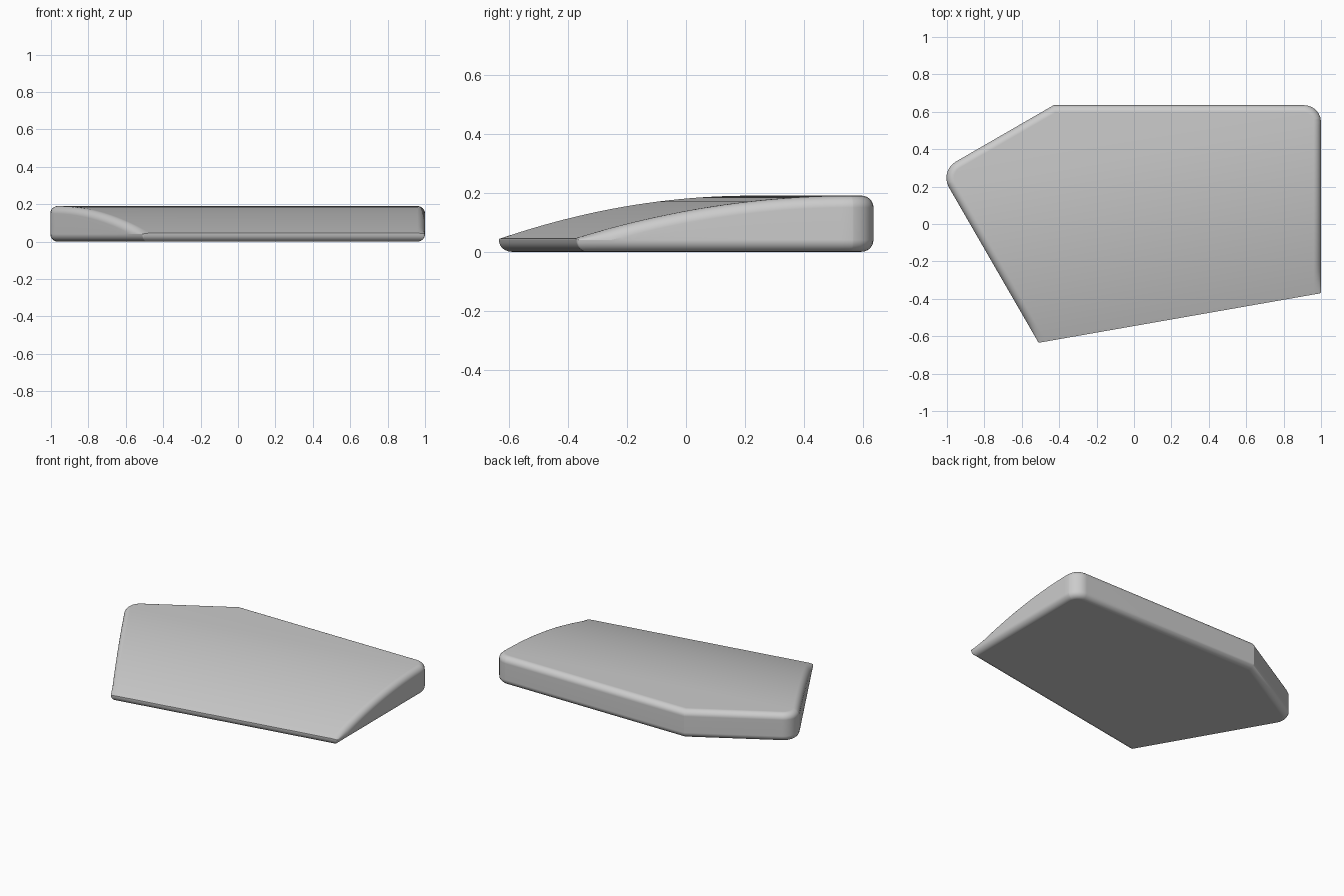
import bpy
import bmesh
import math
from mathutils import Vector
from mathutils.geometry import intersect_line_line_2d, intersect_line_line

cube = bpy.data.objects.get("Cube")
if cube:
    bpy.data.objects.remove(cube, do_unlink=True)

# Plan outline, counter-clockwise from the front: x, y, corner radius
CORNERS = [(-0.51, -0.635, 0.012), (1.0, -0.37, 0.012), (1.0, 0.635, 0.09),
           (-0.43, 0.635, 0), (-1.04, 0.283, 0.10)]
HEIGHT, FRONT_HEIGHT, FILLET, SLOPE = 0.19, 0.045, 0.04, 0.92
STEPS = 6

points = [Vector((x, y, 0)) for x, y, r in CORNERS]
front = (points[1] - points[0]).normalized()
inward = Vector((-front.y, front.x, 0))


def outline(inset, front_inset):
    """Rounded plan outline, moved inwards by the given amounts."""
    lines = []
    for i, a in enumerate(points):
        b = points[(i + 1) % len(points)]
        along = (b - a).normalized()
        shift = Vector((-along.y, along.x, 0)) * (inset if i else front_inset)
        lines.append((a + shift, b + shift))
    ring = []
    for i, corner in enumerate(CORNERS):
        (a, b), (c, d) = lines[i - 1], lines[i]
        tip = intersect_line_line(a, b, c, d)[0]
        if not corner[2]:
            ring.append(tip)
            continue
        radius = max(corner[2] - inset, 0.005)
        u, v = (b - a).normalized(), (d - c).normalized()
        turn = u.angle(v)
        start = tip - u * radius * math.tan(turn / 2)
        side = Vector((-u.y, u.x, 0))
        for k in range(STEPS + 1):
            t = turn * k / STEPS
            ring.append(start + u * radius * math.sin(t)
                        + side * radius * (1 - math.cos(t)))
    return ring


def top_height(depth):
    """Height of the domed top at a distance behind the front edge."""
    rest = max(0, 1 - max(depth, 0) / SLOPE)
    return HEIGHT - (HEIGHT - FRONT_HEIGHT) * rest ** 2


# Stacked outlines: rounded bottom edge, then rounded top edge
bm = bmesh.new()
rings = []
angles = [math.pi / 2 * k / STEPS for k in range(STEPS + 1)]
for t in angles:
    inset = FILLET * (1 - math.sin(t))
    rings.append([bm.verts.new((p.x, p.y, FILLET * (1 - math.cos(t))))
                  for p in outline(inset, inset)])
for t in angles:
    z = HEIGHT - FILLET * (1 - math.sin(t))
    rings.append([bm.verts.new((p.x, p.y, z))
                  for p in outline(FILLET * (1 - math.cos(t)), 0)])
for low, high in zip(rings, rings[1:]):
    for i in range(len(low)):
        j = (i + 1) % len(low)
        bm.faces.new((low[i], low[j], high[j], high[i]))
bm.faces.new(rings[-1])
bm.faces.new(rings[0][::-1])

# Cut strips parallel to the front edge, then bend the top down to it
for k in range(1, 25):
    bmesh.ops.bisect_plane(
        bm, geom=bm.verts[:] + bm.edges[:] + bm.faces[:],
        plane_co=points[0] + inward * SLOPE * k / 24, plane_no=inward)
for v in bm.verts:
    if v.co.z > FILLET + 0.001:
        top = top_height((v.co - points[0]).dot(inward))
        squash = min(1, (top - FILLET) / FILLET)
        v.co.z = top - (HEIGHT - v.co.z) * squash

mesh = bpy.data.meshes.new("wedge_panel")
bm.to_mesh(mesh)
bm.free()
panel = bpy.data.objects.new("wedge_panel", mesh)
bpy.context.collection.objects.link(panel)

# Plain grey surface
grey = bpy.data.materials.new("plain_grey")
grey.use_nodes = True
colour = (0.6, 0.6, 0.6, 1)
grey.diffuse_color = colour
grey.node_tree.nodes["Principled BSDF"].inputs["Base Color"].default_value = colour
mesh.materials.append(grey)

# Smooth fillets, crisp front edge
bpy.ops.object.select_all(action="DESELECT")
panel.select_set(True)
bpy.context.view_layer.objects.active = panel
bpy.ops.object.shade_smooth_by_angle(angle=math.radians(25))
weighted = panel.modifiers.new("weighted_normals", "WEIGHTED_NORMAL")
weighted.keep_sharp = True
